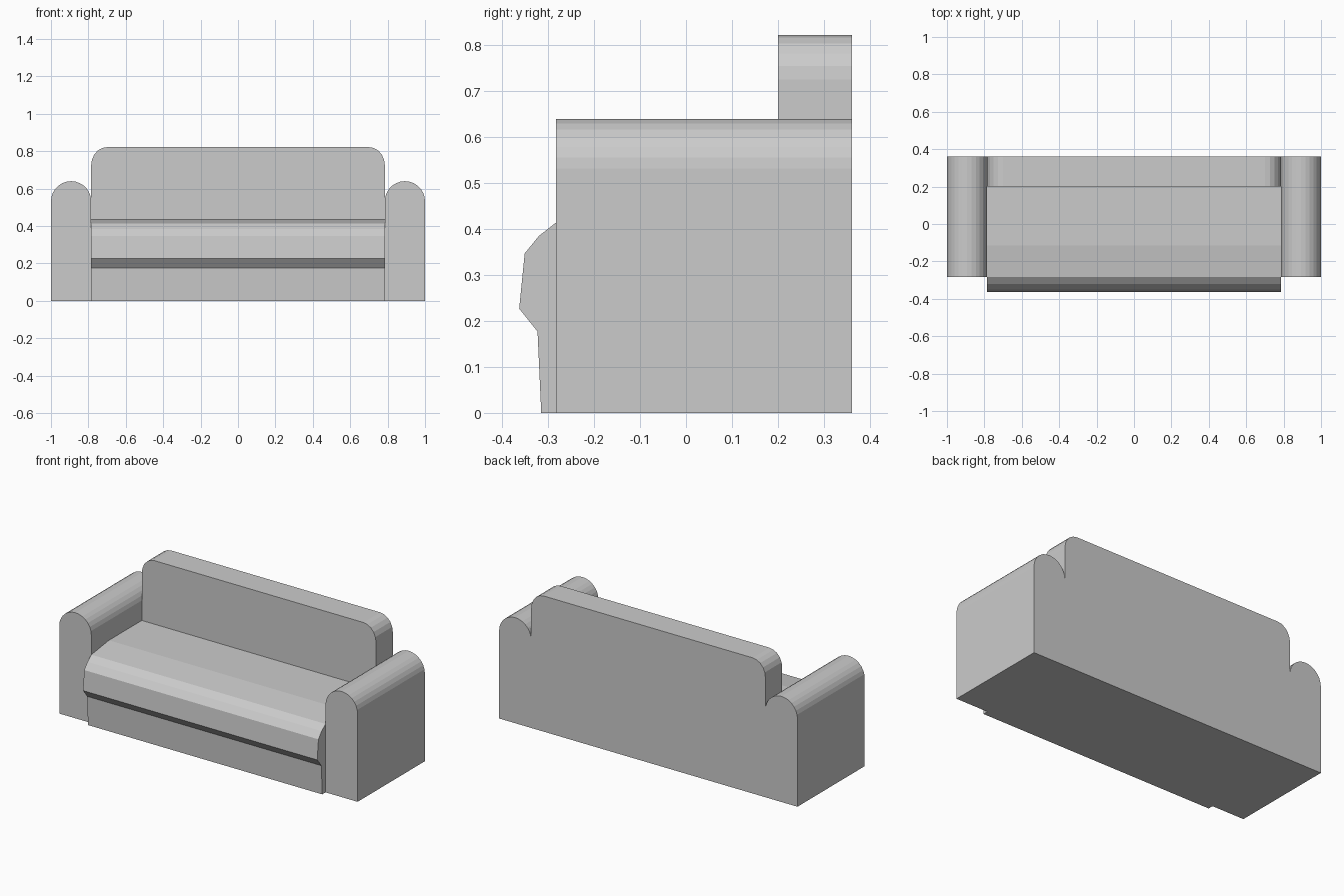
import bpy, bmesh
from math import sin, cos, pi
from mathutils import Vector

if "Cube" in bpy.data.objects:
    bpy.data.objects.remove(bpy.data.objects["Cube"])


def extrude(name, points, shift):
    """Solid made from a closed 3D profile pushed along a vector."""
    bm = bmesh.new()
    face = bm.faces.new([bm.verts.new(p) for p in points])
    result = bmesh.ops.extrude_face_region(bm, geom=[face], use_keep_orig=True)
    moved = [g for g in result["geom"] if isinstance(g, bmesh.types.BMVert)]
    bmesh.ops.translate(bm, verts=moved, vec=Vector(shift))
    bmesh.ops.recalc_face_normals(bm, faces=bm.faces)
    mesh = bpy.data.meshes.new(name)
    bm.to_mesh(mesh)
    bm.free()
    obj = bpy.data.objects.new(name, mesh)
    bpy.context.collection.objects.link(obj)
    return obj


def arc(cx, cz, rx, rz, start, end, steps):
    return [(cx + rx * cos(start + (end - start) * i / steps),
             cz + rz * sin(start + (end - start) * i / steps))
            for i in range(steps + 1)]


INNER, BACK_Y, ARM_Y = 0.785, 0.361, -0.283

# Arms: upright slabs with a half-round top
for side, label in ((-1, "left"), (1, "right")):
    r = (1 - INNER) / 2
    outline = [(INNER, 0), (1, 0)] + arc(1 - r, 0.532, r, 0.108, 0, pi, 14)
    extrude(label + "_arm", [(side * x, ARM_Y, z) for x, z in outline],
            (0, BACK_Y - ARM_Y, 0))

# Backrest: slab with rounded upper corners
outline = ([(-INNER, 0), (INNER, 0)]
           + arc(INNER - 0.085, 0.725, 0.085, 0.097, 0, pi / 2, 5)
           + arc(-INNER + 0.085, 0.725, 0.085, 0.097, pi / 2, pi, 5))
extrude("backrest", [(x, 0.2, z) for x, z in outline], (0, BACK_Y - 0.2, 0))

# Seat: base panel and overhanging cushion front in one side profile
profile = [(0.2, 0), (-0.315, 0), (-0.323, 0.177), (-0.363, 0.227),
           (-0.351, 0.347), (-0.32, 0.385), (-0.283, 0.414),
           (-0.115, 0.437), (0.2, 0.437)]
extrude("seat", [(-INNER, y, z) for y, z in profile], (2 * INNER, 0, 0))
